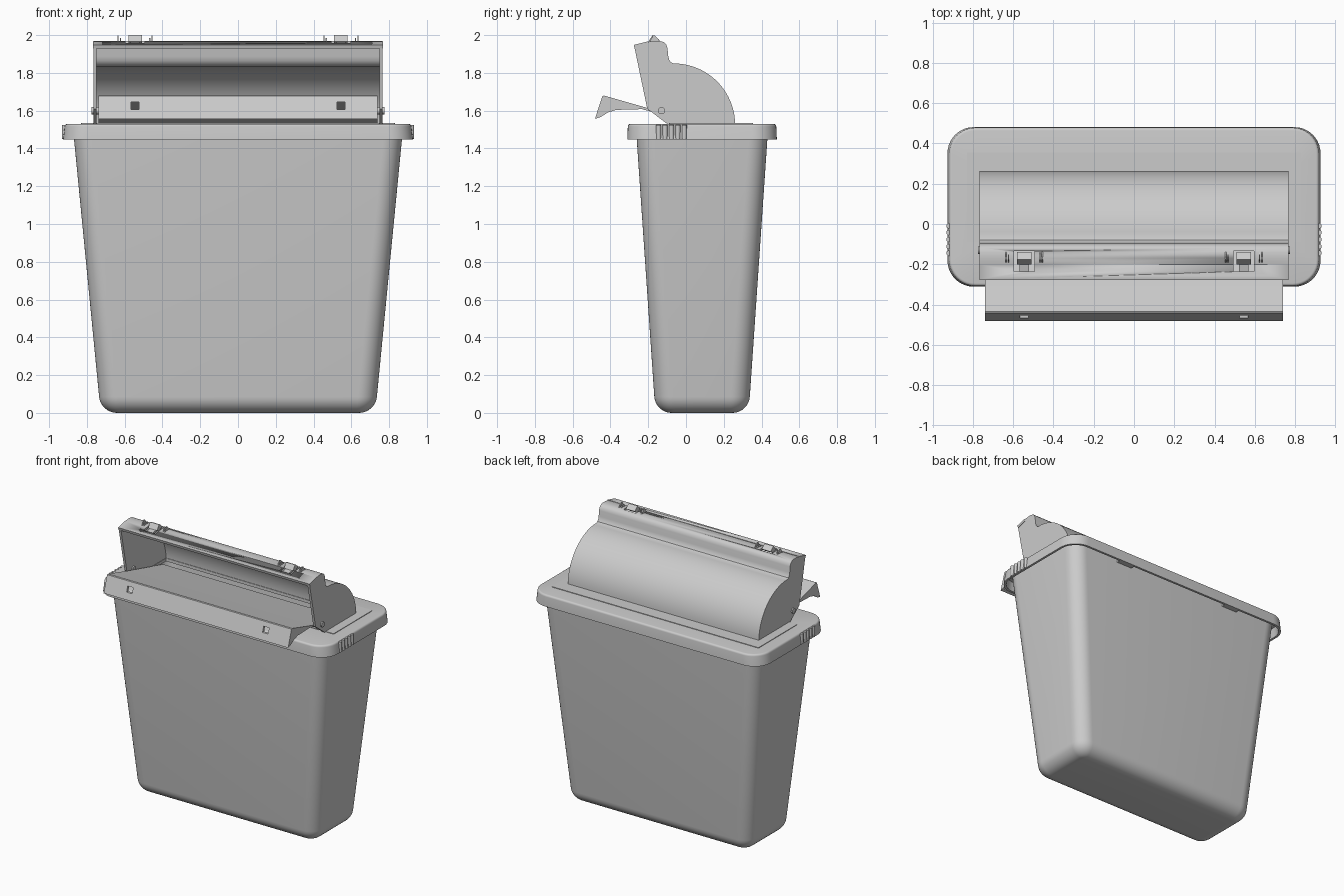
import bpy, bmesh, math
from mathutils import Vector

if "Cube" in bpy.data.objects:
    bpy.data.objects.remove(bpy.data.objects["Cube"])

CY = 0.085  # centre of the bin in y


def finish(name, bm, angle=35):
    bmesh.ops.recalc_face_normals(bm, faces=bm.faces)
    me = bpy.data.meshes.new(name)
    bm.to_mesh(me)
    bm.free()
    ob = bpy.data.objects.new(name, me)
    bpy.context.collection.objects.link(ob)
    bpy.ops.object.select_all(action='DESELECT')
    ob.select_set(True)
    bpy.context.view_layer.objects.active = ob
    bpy.ops.object.shade_smooth_by_angle(angle=math.radians(angle))
    return ob


def ring(hx, hy, r, z, cy=CY, n=10):
    pts = []
    for i, (sx, sy) in enumerate([(1, 1), (-1, 1), (-1, -1), (1, -1)]):
        for k in range(n + 1):
            a = math.pi / 2 * (i + k / n)
            pts.append((sx * (hx - r) + r * math.cos(a),
                        cy + sy * (hy - r) + r * math.sin(a), z))
    return pts


def loft(name, rings, closed=False):
    bm = bmesh.new()
    vs = [[bm.verts.new(p) for p in r] for r in rings]
    pairs = list(zip(vs, vs[1:])) + ([(vs[-1], vs[0])] if closed else [])
    for a, b in pairs:
        for i in range(len(a)):
            j = (i + 1) % len(a)
            bm.faces.new((a[i], a[j], b[j], b[i]))
    if not closed:
        bm.faces.new(vs[0])
        bm.faces.new(vs[-1])
    return finish(name, bm)


def prism(name, prof, x0, x1):
    """Extrude a (y, z) profile along x."""
    bm = bmesh.new()
    f = bm.faces.new([bm.verts.new((x0, y, z)) for y, z in prof])
    ext = bmesh.ops.extrude_face_region(bm, geom=[f])['geom']
    bmesh.ops.translate(bm, vec=(x1 - x0, 0, 0),
                        verts=[v for v in ext if isinstance(v, bmesh.types.BMVert)])
    return finish(name, bm)


def box(name, x0, x1, y0, y1, z0, z1):
    return prism(name, [(y0, z0), (y1, z0), (y1, z1), (y0, z1)], x0, x1)


def cylinder(name, r, depth, loc, rot=(0, 0, 0)):
    bpy.ops.mesh.primitive_cylinder_add(vertices=20, radius=r, depth=depth,
                                        location=loc, rotation=rot)
    bpy.context.object.name = name
    bpy.ops.object.shade_smooth_by_angle(angle=math.radians(35))


def cut(ob, cutter):
    m = ob.modifiers.new("cut", 'BOOLEAN')
    m.operation, m.object, m.solver = 'DIFFERENCE', cutter, 'EXACT'
    bpy.context.view_layer.objects.active = ob
    bpy.ops.object.modifier_apply(modifier=m.name)
    bpy.data.objects.remove(cutter)


# Tapered hollow bin with rounded floor edge
def wall(z, inset=0.0):
    t = z / 1.51
    return ring(0.727 + 0.147 * t - inset, 0.247 + 0.103 * t - inset,
                max(0.1 - inset, 0.015), z)


F = 0.085
rings = []
for k in range(9):
    a = math.pi / 2 * k / 8
    rings.append(wall(F * (1 - math.cos(a)), F * (1 - math.sin(a))))
rings += [wall(1.51), wall(1.51, 0.018), wall(0.1, 0.018), wall(0.03, 0.08)]
loft("bin_body", rings)

# Lid: skirt, rounded edge, top plate with opening, hollow underneath
HOLE = dict(hx=0.745, hy=0.165, r=0.004, cy=0.075)
edge = []
for k in range(5):
    a = math.pi / 2 * k / 4
    i = 0.014 * (1 - math.cos(a))
    edge.append(ring(0.918 - i, 0.393 - i, 0.13 - i, 1.516 + 0.014 * math.sin(a)))
loft("lid_rim", [ring(0.926, 0.396, 0.13, 1.447)] + edge +
     [ring(z=1.53, **HOLE), ring(z=1.512, **HOLE),
      ring(0.9, 0.375, 0.112, 1.512), ring(0.91, 0.38, 0.115, 1.447)], closed=True)
PANEL = dict(hx=0.83, hy=0.2225, r=0.004, cy=0.1325)
loft("lid_panel", [ring(z=1.525, **PANEL), ring(z=1.534, **PANEL),
                   ring(z=1.534, **HOLE), ring(z=1.525, **HOLE)], closed=True)

# Grip ribs on the lid ends, snap tabs below the lid
for s in (-1, 1):
    for i in range(5):
        cylinder("grip_rib", 0.013, 0.075, (s * 0.919, -0.145 + 0.034 * i, 1.487))
    for x in (-0.45, 0.45):
        y = CY + s * 0.367
        box("snap_tab", x - 0.06, x + 0.06, y - 0.016, y + 0.016, 1.45, 1.465)

# Hood: curved back shell, side cheeks and pivot pins
outer = [(-0.065 + 0.325 * math.cos(a), 1.525 + 0.325 * math.sin(a))
         for a in [math.pi / 2 * k / 20 for k in range(21)]]
outer[0] = (0.26, 1.53)
outer += [(-0.08, 1.856), (-0.089, 1.87), (-0.094, 1.89), (-0.098, 1.93), (-0.104, 1.95),
          (-0.118, 1.963), (-0.14, 1.969), (-0.17, 1.969), (-0.2, 1.964), (-0.275, 1.945)]
inner = []
for i, p in enumerate(outer):
    a, b = Vector(outer[max(i - 1, 0)]), Vector(outer[min(i + 1, len(outer) - 1)])
    d = (b - a).normalized()
    inner.append((p[0] - d.y * 0.016, p[1] + d.x * 0.016))
hood = prism("hood_shell", outer + inner[::-1], -0.762, 0.762)
for s in (-1, 1):
    cheek = outer + [(-0.205, 1.61), (-0.1, 1.53)]
    prism("hood_cheek", cheek, s * 0.748, s * 0.766)
    cylinder("pivot_pin", 0.019, 0.035, (s * 0.757, -0.13, 1.6), (0, math.pi / 2, 0))
prism("hood_front_lip", [(-0.277, 1.948), (-0.2, 1.967), (-0.2, 1.95), (-0.271, 1.928)],
      -0.768, 0.768)
lip = bpy.data.objects["hood_front_lip"]

# Flap: sloping tray with a turned-down front lip and end gussets
flap = prism("flap", [(0.2, 1.507), (-0.2, 1.613), (-0.435, 1.68), (-0.443, 1.677),
                      (-0.482, 1.557), (-0.462, 1.563), (-0.428, 1.662),
                      (-0.2, 1.599), (0.2, 1.493)], -0.739, 0.739)
for s in (-1, 1):
    prism("flap_gusset", [(-0.2, 1.613), (-0.435, 1.68), (-0.443, 1.677), (-0.482, 1.557),
                          (-0.45, 1.567), (-0.415, 1.59), (-0.37, 1.604), (-0.2, 1.609)],
          s * 0.722, s * 0.7395)

# Two latches: slots in flap and hood, sprung tongue with hook, guide fins
for c in (-0.545, 0.545):
    cut(flap, box("cutter", c - 0.022, c + 0.022, -0.52, -0.43, 1.605, 1.645))
    for ob in (hood, lip):
        cut(ob, box("cutter", c - 0.05, c + 0.05, -0.235, -0.135, 1.9, 2.05))
    prism("latch_tongue", [(-0.24, 1.954), (-0.165, 1.971), (-0.165, 1.955), (-0.24, 1.938)],
          c - 0.024, c + 0.024)
    prism("latch_hook", [(-0.2, 1.965), (-0.177, 2.0), (-0.168, 1.998), (-0.14, 1.974),
                         (-0.165, 1.955)], c - 0.036, c + 0.036)
    for s in (-1, 1):
        for d in (0.078, 0.09):
            top = 1.985 if d < 0.08 else 1.998
            prism("guide_fin", [(-0.195, 1.96), (-0.175, top), (-0.165, top), (-0.135, 1.965)],
                  c + s * d - 0.003, c + s * d + 0.003)
